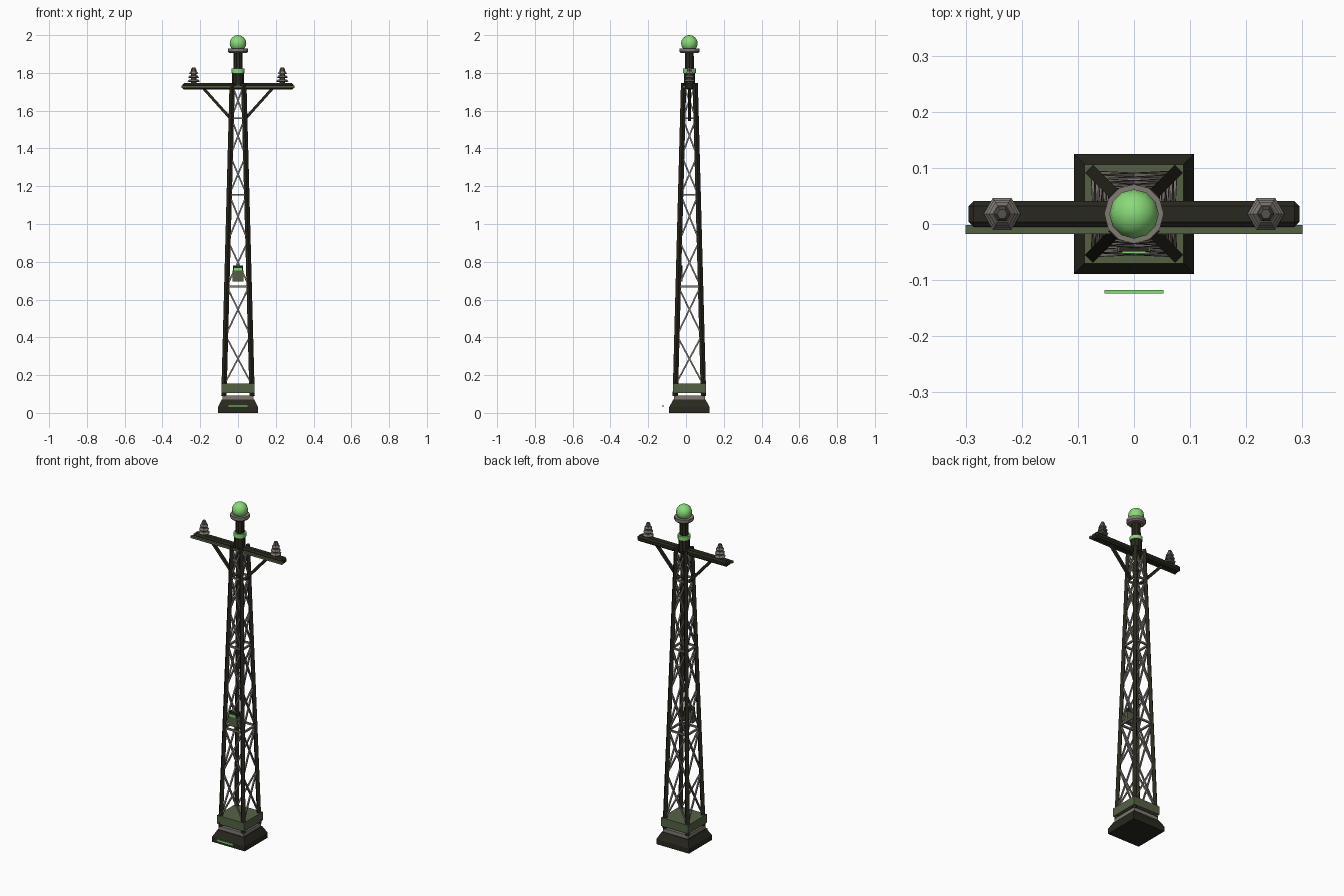
import bpy, bmesh, math
from mathutils import Vector, Matrix

old = bpy.data.objects.get("Cube")
if old:
    bpy.data.objects.remove(old, do_unlink=True)

CY = 0.018  # tower axis in y


def material(name, rgb):
    m = bpy.data.materials.new(name)
    m.use_nodes = True
    m.diffuse_color = (*rgb, 1)
    m.node_tree.nodes["Principled BSDF"].inputs["Base Color"].default_value = (*rgb, 1)
    return m


DARK = material("dark iron", (0.022, 0.021, 0.013))
OLIVE = material("olive paint", (0.09, 0.12, 0.06))
GREY = material("warm grey metal", (0.22, 0.195, 0.175))
PIN = material("dark grey metal", (0.09, 0.085, 0.075))
GLOW = material("glowing green", (0.25, 0.70, 0.19))


def finish(name, bm, mat):
    bmesh.ops.recalc_face_normals(bm, faces=bm.faces)
    me = bpy.data.meshes.new(name)
    bm.to_mesh(me)
    bm.free()
    me.materials.append(mat)
    ob = bpy.data.objects.new(name, me)
    bpy.context.collection.objects.link(ob)
    return ob


def box(name, center, size, mat, bevel=0):
    bm = bmesh.new()
    bmesh.ops.create_cube(bm, size=1, matrix=Matrix.Translation(center) @ Matrix.Diagonal((*size, 1)))
    if bevel:
        bmesh.ops.bevel(bm, geom=bm.edges[:], offset=bevel, segments=1, affect="EDGES")
    return finish(name, bm, mat)


def turned(name, profile, sides, mat, x=0, turn=0):
    """Stack of polygon rings from (radius, z) pairs, capped at both ends."""
    bm = bmesh.new()
    rings = []
    for r, z in profile:
        angles = [turn + math.tau * i / sides for i in range(sides)]
        rings.append([bm.verts.new((x + r * math.cos(a), CY + r * math.sin(a), z)) for a in angles])
    for lo, hi in zip(rings, rings[1:]):
        for i in range(sides):
            j = (i + 1) % sides
            bm.faces.new((lo[i], lo[j], hi[j], hi[i]))
    bm.faces.new(rings[0])
    bm.faces.new(rings[-1])
    return finish(name, bm, mat)


def square(name, profile, mat):
    return turned(name, [(h * math.sqrt(2), z) for h, z in profile], 4, mat, turn=math.pi / 4)


def add_bar(bm, a, b, width):
    """Square bar from a to b, with a side facing away from the axis."""
    a, b = Vector(a), Vector(b)
    d = (b - a).normalized()
    mid = (a + b) / 2 - Vector((0, CY, 0))
    out = Vector((mid.x, mid.y, 0))
    if out.length < 0.001 or out.normalized().cross(d).length < 0.01:
        out = Vector((0, 1, 0))
    side = d.cross(out).normalized()
    up = side.cross(d)
    rot = Matrix((side, up, d)).transposed().to_4x4()
    scale = Matrix.Diagonal((width, width, (b - a).length, 1))
    bmesh.ops.create_cube(bm, size=1, matrix=Matrix.Translation((a + b) / 2) @ rot @ scale)


def half(z):
    """Half width of the tapering tower at height z."""
    return 0.073 - 0.0265 * (z - 0.15)


CORNERS = [(1, 1), (-1, 1), (-1, -1), (1, -1)]


def corner(c, z):
    sx, sy = CORNERS[c % 4]
    return (sx * half(z), CY + sy * half(z), z)


# Stepped base
square("base_foot", [(0.107, 0), (0.107, 0.03), (0.086, 0.07)], DARK)
square("base_band", [(0.082, 0.07), (0.082, 0.092)], GREY)
square("base_plate", [(0.088, 0.105), (0.088, 0.155)], OLIVE)
box("base_light_strip", (0, -0.121, 0.036), (0.106, 0.006, 0.012), GLOW)

# Four tapering legs
bm = bmesh.new()
for c in range(4):
    add_bar(bm, corner(c, 0.09), corner(c, 1.745), 0.02)
finish("tower_legs", bm, DARK)

# Crossed lattice and horizontal ties on every side
LEVELS = [0.15, 0.41, 0.67, 0.91, 1.155, 1.36, 1.56, 1.735]
lattice, ties = bmesh.new(), bmesh.new()
for c in range(4):
    for lo, hi in zip(LEVELS, LEVELS[1:]):
        add_bar(lattice, corner(c, lo), corner(c + 1, hi), 0.008)
        add_bar(lattice, corner(c + 1, lo), corner(c, hi), 0.008)
    for z in LEVELS[2::2]:
        add_bar(ties, corner(c, z), corner(c + 1, z), 0.01)
finish("lattice_braces", lattice, GREY)
finish("horizontal_ties", ties, GREY)

# Control box on the front
box("control_box", (0, -0.034, 0.725), (0.058, 0.03, 0.06), OLIVE)
box("control_box_lid", (0, -0.034, 0.767), (0.052, 0.03, 0.024), DARK)
box("control_box_light", (0, -0.05, 0.76), (0.042, 0.005, 0.013), GLOW)

# Cross arm with front rail and diagonal struts
box("cross_arm", (0, CY, 1.729), (0.59, 0.046, 0.034), DARK, bevel=0.009)
box("arm_rail", (0, -0.01, 1.727), (0.6, 0.016, 0.012), OLIVE)
bm = bmesh.new()
for s in (-1, 1):
    add_bar(bm, (s * 0.032, CY, 1.55), (s * 0.18, CY, 1.715), 0.015)
finish("arm_struts", bm, DARK)

# Insulators: stacked hexagonal discs on a pin
for side, s in (("left", 1), ("right", -1)):
    x = s * 0.235
    turned(side + "_insulator_pin", [(0.015, 1.74), (0.015, 1.815), (0.009, 1.829)], 6, PIN, x)
    for i, r in enumerate((0.033, 0.029, 0.024)):
        z = 1.752 + 0.021 * i
        turned(f"{side}_insulator_disc_{i + 1}", [(r * 0.8, z), (r, z + 0.004), (r * 0.7, z + 0.014)], 6, GREY, x)

# Mast, glowing ring, collar and globe lamp
turned("mast", [(0.031, 1.73), (0.031, 1.8), (0.025, 1.815), (0.024, 1.91)], 10, DARK)
turned("mast_ring", [(0.035, 1.8), (0.035, 1.823)], 12, GLOW)
turned("lamp_collar", [(0.044, 1.904), (0.053, 1.912), (0.053, 1.93)], 12, GREY)
bm = bmesh.new()
bmesh.ops.create_uvsphere(bm, u_segments=12, v_segments=8, radius=0.044,
                          matrix=Matrix.Translation((0, CY, 1.956)))
for f in bm.faces:
    f.smooth = True
finish("lamp_globe", bm, GLOW)
